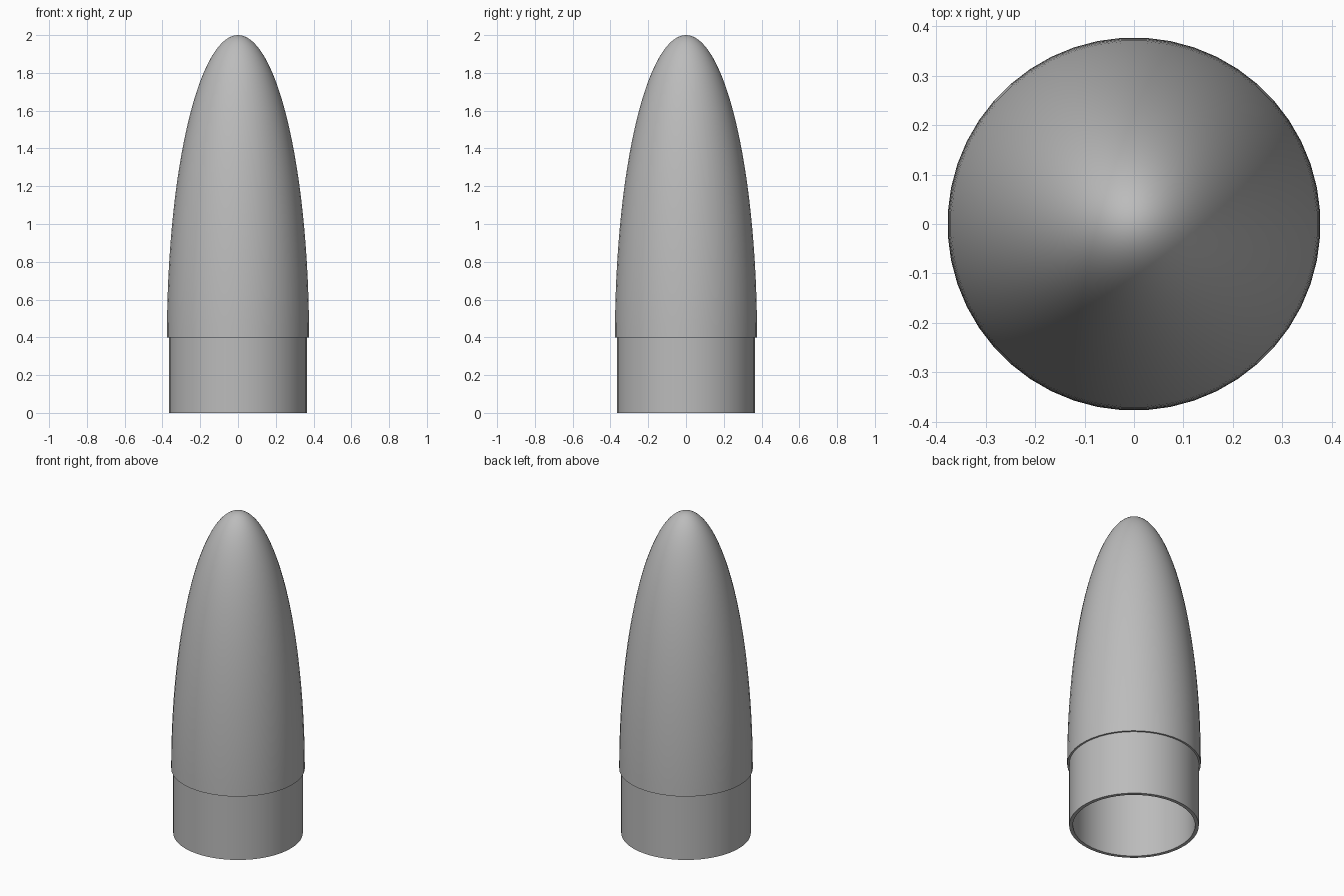
import bpy, bmesh, math

if "Cube" in bpy.data.objects:
    bpy.data.objects.remove(bpy.data.objects["Cube"])

SIDES = 48          # facets around the axis
STEPS = 40          # rings along the curved nose

grey = bpy.data.materials.new("plain_grey")
grey.diffuse_color = (0.5, 0.5, 0.5, 1)
grey.use_nodes = True
grey.node_tree.nodes["Principled BSDF"].inputs["Base Color"].default_value = grey.diffuse_color


def ellipse(radius, base, top):
    """Profile from the base ring up to the pole."""
    pts = []
    for i in range(STEPS + 1):
        a = math.pi / 2 * i / STEPS
        pts.append((radius * math.cos(a), base + (top - base) * math.sin(a)))
    return pts


def lathe(name, profile):
    """Spin an (r, z) profile round the z axis."""
    bm = bmesh.new()
    rings = []
    for r, z in profile:
        if r < 1e-6:
            rings.append([bm.verts.new((0, 0, z))] * SIDES)
        else:
            rings.append([bm.verts.new((r * math.cos(t), r * math.sin(t), z))
                          for t in (2 * math.pi * (k + 0.5) / SIDES for k in range(SIDES))])
    for lo, hi in zip(rings, rings[1:]):
        for k in range(SIDES):
            n = (k + 1) % SIDES
            corners = list(dict.fromkeys((lo[k], lo[n], hi[n], hi[k])))
            bm.faces.new(corners)
    bmesh.ops.recalc_face_normals(bm, faces=bm.faces)
    mesh = bpy.data.meshes.new(name)
    bm.to_mesh(mesh)
    bm.free()
    mesh.materials.append(grey)
    obj = bpy.data.objects.new(name, mesh)
    bpy.context.collection.objects.link(obj)
    bpy.context.view_layer.objects.active = obj
    obj.select_set(True)
    bpy.ops.object.shade_smooth_by_angle(angle=math.radians(30))
    obj.select_set(False)


# Hollow nose cone: inner cavity, bottom rim, shoulder sleeve, step, outer nose
outer = ellipse(0.377, 0.4, 2.0)
inner = ellipse(0.345, 0.4, 1.98)
lathe("nose_cone_shell",
      inner[::-1] + [(0.345, 0), (0.366, 0), (0.366, 0.4)] + outer)
